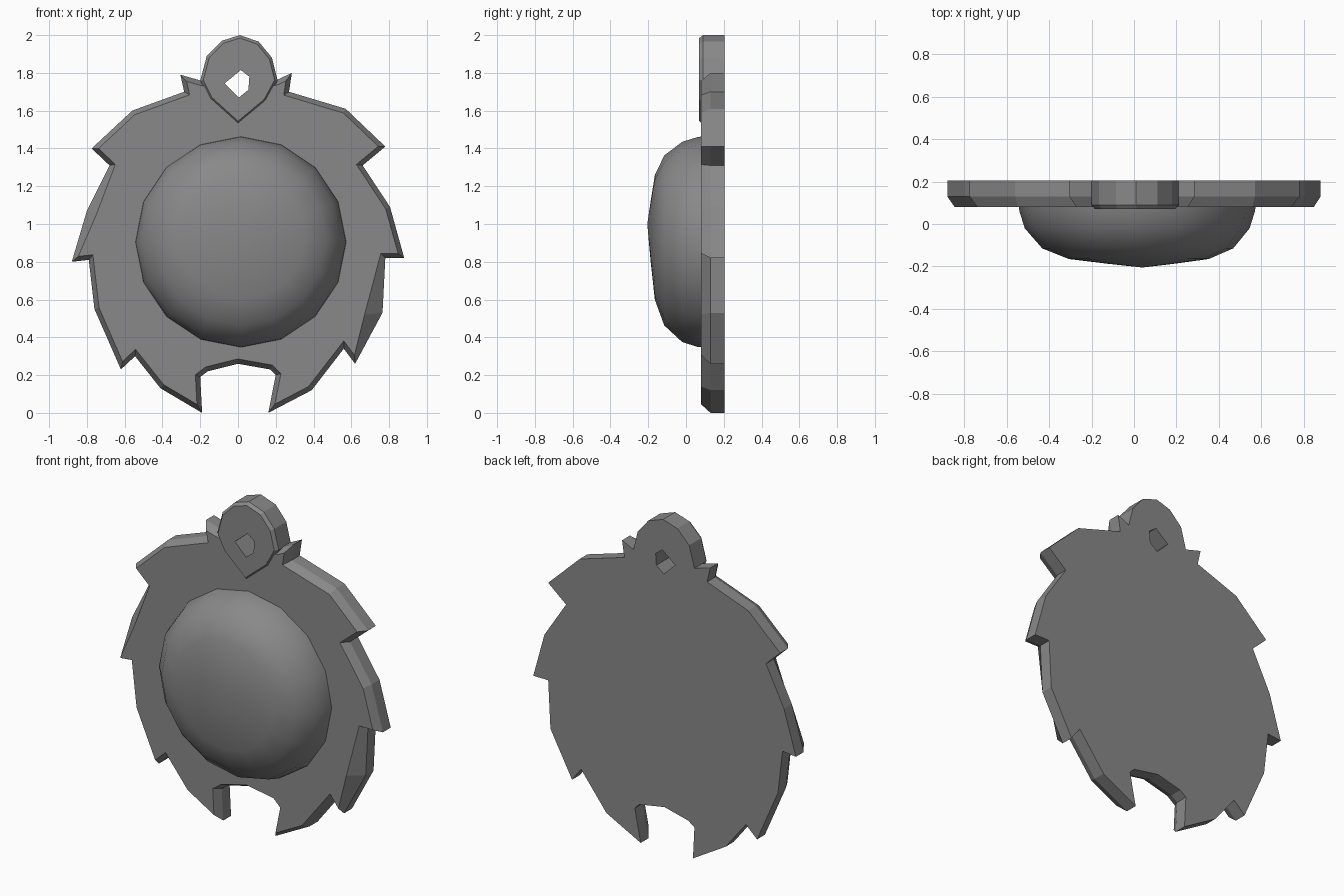
import bpy, bmesh, math
from mathutils import Vector

cube = bpy.data.objects.get("Cube")
if cube:
    bpy.data.objects.remove(cube, do_unlink=True)

stone = bpy.data.materials.new("grey stone")
stone.use_nodes = True
stone.diffuse_color = (0.25, 0.25, 0.25, 1)
stone.node_tree.nodes["Principled BSDF"].inputs["Base Color"].default_value = stone.diffuse_color


def finish(name, bm):
    bmesh.ops.recalc_face_normals(bm, faces=bm.faces[:])
    mesh = bpy.data.meshes.new(name)
    bm.to_mesh(mesh)
    bm.free()
    mesh.materials.append(stone)
    obj = bpy.data.objects.new(name, mesh)
    bpy.context.collection.objects.link(obj)
    return obj


def prism(name, outline, back, front, bevel=0, depth=0, chips=()):
    """Extrude an (x, z) outline towards -y, with a chamfered front rim."""
    bm = bmesh.new()
    base = bm.faces.new([bm.verts.new((x, back, z)) for x, z in outline])
    ext = bmesh.ops.extrude_face_region(bm, geom=[base], use_keep_orig=True)["geom"]
    for v in ext:
        if isinstance(v, bmesh.types.BMVert):
            v.co.y = front + depth
    face = [f for f in ext if isinstance(f, bmesh.types.BMFace)][0]
    bmesh.ops.recalc_face_normals(bm, faces=bm.faces[:])
    if bevel:
        bmesh.ops.inset_region(bm, faces=[face], thickness=bevel, use_even_offset=True)
        for v in face.verts:
            v.co.y = front
        # Worn spots: pull a rim corner inwards
        for x, z in chips:
            near = min(face.verts, key=lambda v: (v.co - Vector((x, front, z))).length)
            near.co.x, near.co.z = x, z
    return finish(name, bm)


def groove(name, outline, centre, size, turn):
    """Cutter that carves a thin closed line into the front of the plate."""
    bm = bmesh.new()
    c, s = math.cos(turn) * size, math.sin(turn) * size
    face = bm.faces.new([bm.verts.new((centre[0] + x * c - z * s, 0.06,
                                       centre[1] + x * s + z * c)) for x, z in outline])
    rim = bmesh.ops.inset_region(bm, faces=[face], thickness=0.012, use_even_offset=True)["faces"]
    bmesh.ops.delete(bm, geom=[face], context='FACES')
    ext = bmesh.ops.extrude_face_region(bm, geom=rim, use_keep_orig=True)["geom"]
    for v in ext:
        if isinstance(v, bmesh.types.BMVert):
            v.co.y = 0.095
    return finish(name, bm)


def carve(target, cutter):
    mod = target.modifiers.new(cutter.name, 'BOOLEAN')
    mod.operation = 'DIFFERENCE'
    mod.solver = 'EXACT'
    mod.object = cutter
    cutter.hide_render = True
    cutter.hide_viewport = True
    cutter.display_type = 'WIRE'


# Toothed plate, right half upwards then left half downwards
plate = prism("toothed_plate", [
    (0.16, 0), (0.39, 0.12), (0.56, 0.34), (0.62, 0.26), (0.765, 0.53), (0.78, 0.82),
    (0.88, 0.82), (0.805, 1.09), (0.66, 1.31), (0.78, 1.41), (0.57, 1.61), (0.27, 1.7),
    (0.285, 1.8), (0.2, 1.76), (0.1, 1.74), (0, 1.63), (-0.1, 1.74), (-0.2, 1.76),
    (-0.305, 1.79), (-0.285, 1.7), (-0.56, 1.6), (-0.775, 1.4), (-0.68, 1.31), (-0.8, 1.07),
    (-0.88, 0.8), (-0.79, 0.81), (-0.76, 0.55), (-0.62, 0.23), (-0.545, 0.3), (-0.41, 0.13),
    (-0.19, 0), (-0.2, 0.19), (-0.16, 0.22), (0, 0.26), (0.17, 0.23), (0.2, 0.2),
], 0.205, 0.08, 0.025, 0.05, chips=[(0.67, 0.52), (-0.75, 1.05)])

# Hanging lug with a five-sided hole
lug = prism("hanging_lug", [
    (0.01, 2), (0.11, 1.965), (0.18, 1.88), (0.21, 1.76), (0.15, 1.65), (0, 1.525),
    (-0.15, 1.66), (-0.2, 1.76), (-0.165, 1.89), (-0.085, 1.97),
], 0.205, 0.07, 0.015, 0.02)
carve(lug, prism("lug_hole_cutter", [
    (-0.07, 1.745), (0.015, 1.815), (0.06, 1.78), (0.055, 1.71), (0.005, 1.67),
], 0.3, 0))

# Domed boss: rings of (radius, y), drifting towards an off-centre peak
bm = bmesh.new()
rings = []
sides = 16
for radius, y, drift in [(0.56, 0.1, 0), (0.555, 0.06, 0), (0.53, -0.02, 0), (0.45, -0.115, 0.1),
                         (0.33, -0.165, 0.3), (0.16, -0.187, 0.7)]:
    ring = []
    for i in range(sides):
        a = math.tau * i / sides
        ring.append(bm.verts.new((0.015 + 0.025 * drift + radius * math.cos(a), y,
                                  0.905 + 0.08 * drift + radius * math.sin(a))))
    rings.append(ring)
peak = bm.verts.new((0.04, -0.205, 1.0))
bm.faces.new(rings[0])
for i in range(sides):
    j = (i + 1) % sides
    for low, high in zip(rings, rings[1:]):
        bm.faces.new((low[i], low[j], high[j], high[i]))
    bm.faces.new((rings[-1][i], rings[-1][j], peak))
dome = finish("domed_boss", bm)
dome.data.polygons.foreach_set("use_smooth", [True] * len(dome.data.polygons))
bpy.context.view_layer.objects.active = dome
dome.select_set(True)
bpy.ops.object.shade_smooth_by_angle(angle=math.radians(50))

# Carved abstract ornaments around the rim
diamond = [(-1, -0.7), (-0.55, 0.9), (0.5, 1), (1, 0), (0.6, -0.9)]
bent = [(-1, -0.3), (-0.2, 0.1), (0.1, 1), (0.5, 0.9), (0.3, 0), (1, -0.5), (0.7, -0.9), (-0.1, -0.3), (-0.8, -0.8)]
spots = [(diamond, -0.47, 1.41, 0.3), (bent, 0.49, 1.41, 0.2), (bent, -0.66, 0.91, 1.2),
         (diamond, 0.68, 0.89, -0.4), (bent, -0.47, 0.41, 0.5), (bent, 0.46, 0.42, -0.5)]
for n, (shape, x, z, turn) in enumerate(spots):
    carve(plate, groove(f"ornament_cutter_{n}", shape, (x, z), 0.095, turn))
    if shape is diamond:
        carve(plate, groove(f"ornament_core_cutter_{n}", shape, (x, z), 0.05, turn))
